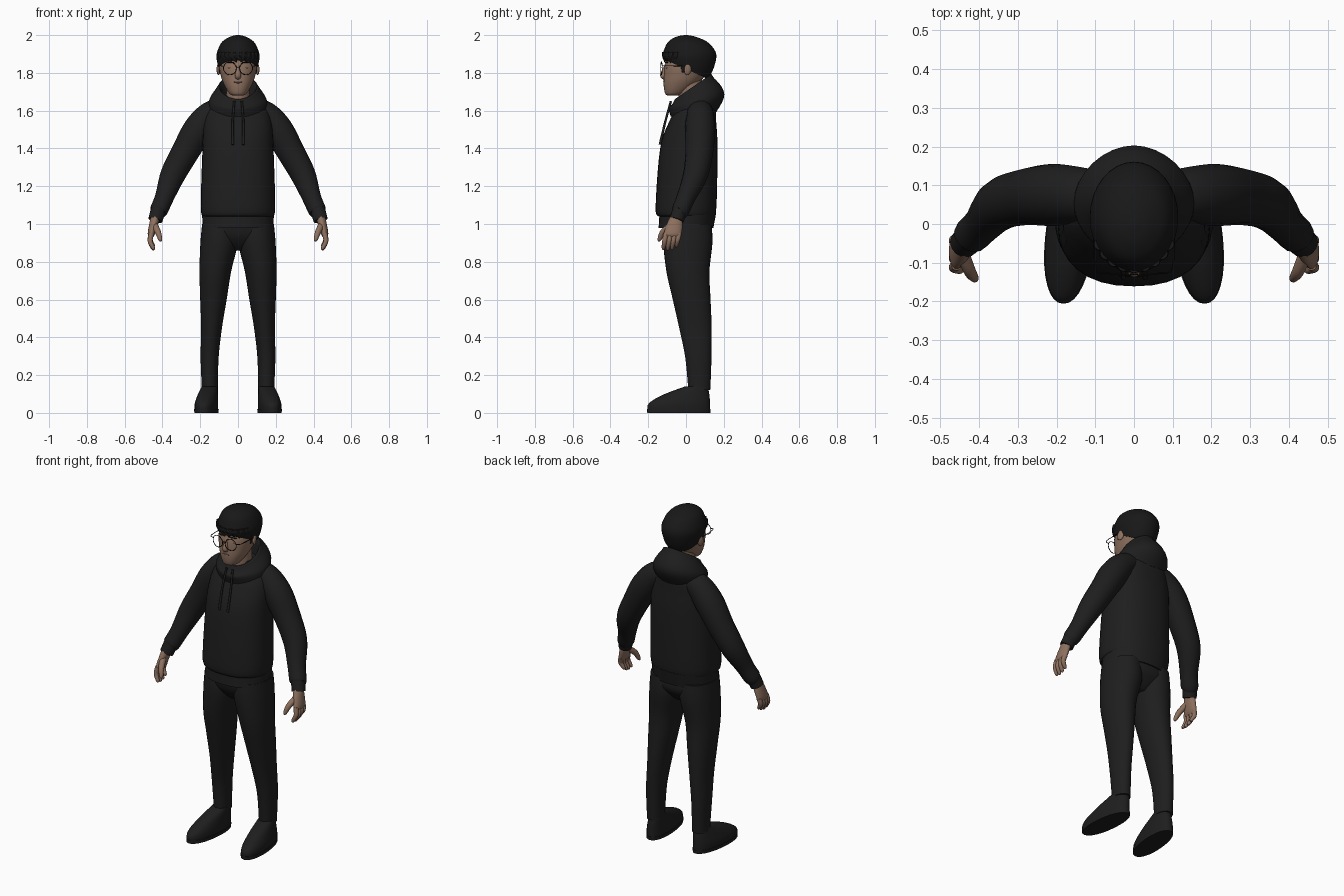
import bpy, bmesh, math
from mathutils import Vector

if "Cube" in bpy.data.objects:
    bpy.data.objects.remove(bpy.data.objects["Cube"], do_unlink=True)


def material(name, red, green, blue):
    mat = bpy.data.materials.new(name)
    mat.use_nodes = True
    color = (red, green, blue, 1)
    mat.diffuse_color = color
    mat.node_tree.nodes["Principled BSDF"].inputs["Base Color"].default_value = color
    return mat


CLOTH = material("black cloth", .013, .013, .013)
HAIR = material("black hair", .009, .009, .009)
FRAME = material("black trim", .006, .006, .006)
SKIN = material("skin", .27, .165, .115)
LIP = material("lips", .22, .11, .09)
EYE = material("eye white", .3, .25, .22)
SIDES = {"left": 1, "right": -1}


def spline(keys, steps=5):
    """Smooth curve through the key rings, position and size together."""
    padded = [keys[0], *keys, keys[-1]]
    rings = []
    for before, start, end, after in zip(padded, padded[1:], padded[2:], padded[3:]):
        for step in range(steps):
            t = step / steps
            leave, arrive = (end - before) / 2, (after - start) / 2
            bend = (end - start) * 3 - leave * 2 - arrive
            twist = (start - end) * 2 + leave + arrive
            rings.append(start + leave * t + bend * t ** 2 + twist * t ** 3)
    return rings + [keys[-1]]


def add_body(name, loops, mat):
    """Bridge a row of vertex loops into a closed, smooth body."""
    bm = bmesh.new()
    rows = [[bm.verts.new(point) for point in loop] for loop in loops]
    for low, high in zip(rows, rows[1:]):
        for i in range(len(low)):
            bm.faces.new((low[i - 1], low[i], high[i], high[i - 1]))
    bm.faces.new(rows[0])
    bm.faces.new(rows[-1])
    bmesh.ops.recalc_face_normals(bm, faces=bm.faces)
    mesh = bpy.data.meshes.new(name)
    bm.to_mesh(mesh)
    bm.free()
    mesh.materials.append(mat)
    mesh.shade_smooth()
    mesh.set_sharp_from_angle(angle=math.radians(50))
    obj = bpy.data.objects.new(name, mesh)
    bpy.context.collection.objects.link(obj)


def oval(center, across, along, square=1, count=32):
    def soften(value):
        return math.copysign(abs(value) ** square, value)
    angles = [math.tau * i / count for i in range(count)]
    return [center + across * soften(math.cos(a)) + along * soften(math.sin(a)) for a in angles]


def loft(name, mat, *keys, side=1, square=1, shear=0):
    """Level rings: x, y, z, half width, half depth, then slope if any."""
    loops = []
    for x, y, z, wide, deep, slope in spline([Vector((*key, 0)[:6]) for key in keys]):
        across, along = Vector((wide, 0, 0)), Vector((shear * side, 1, slope)) * deep
        loops.append(oval(Vector((x * side, y, z)), across, along, square))
    add_body(name, loops, mat)


def tube(name, mat, *keys, side=1):
    """Round rings square to a path: x, y, z, radius."""
    rings = spline([Vector(key) for key in keys])
    path = [Vector((x * side, y, z)) for x, y, z, radius in rings]
    loops = []
    for i, center in enumerate(path):
        tangent = path[min(i + 1, len(path) - 1)] - path[max(i - 1, 0)]
        guide = Vector((0, 1, 0)) if abs(tangent.normalized().y) < .9 else Vector((0, 0, 1))
        across = tangent.cross(guide).normalized()
        along = across.cross(tangent).normalized()
        radius = rings[i].w
        loops.append(oval(center, across * radius, along * radius, count=16))
    add_body(name, loops, mat)


def blob(name, mat, location, size, turn=(0, 0, 0)):
    bpy.ops.mesh.primitive_uv_sphere_add(
        segments=20, ring_count=12, radius=1, location=location, rotation=turn)
    obj = bpy.context.object
    obj.name = name
    obj.scale = size
    obj.data.materials.append(mat)
    bpy.ops.object.shade_smooth()


# Hooded top with a ribbed hem
loft("hoodie_hem", CLOTH, (0, 0, .98, .188, .145), (0, .01, 1.06, .19, .15), square=.9)
loft("hoodie_body", CLOTH,
     (0, 0, 1.04, .184, .145), (0, 0, 1.09, .197, .161), (0, .015, 1.4, .188, .152),
     (0, .035, 1.54, .18, .125), (0, .055, 1.62, .15, .1), (0, .06, 1.68, .1, .07), square=.87)

# Hood lying on the shoulders: outside, rim, then inside
loft("hood", CLOTH,
     (0, .04, 1.58, .15, .12, .1), (0, .055, 1.65, .155, .148, .25),
     (0, .04, 1.705, .118, .11, .6), (0, .035, 1.72, .095, .09, .65),
     (0, .03, 1.6, .07, .07), square=1.07)

# Seat of the trousers
loft("trouser_seat", CLOTH,
     (0, 0, 1.03, .18, .13), (0, .01, .95, .188, .128), (0, .01, .9, .14, .1),
     (0, .01, .86, .06, .06), square=.9)

# Clothes on the limbs
for label, side in SIDES.items():
    tube(label + "_sleeve", CLOTH,
         (.06, .07, 1.61, .06), (.14, .075, 1.58, .072), (.21, .075, 1.5, .08),
         (.28, .07, 1.38, .073), (.345, .05, 1.26, .066), (.39, 0, 1.14, .05),
         (.42, -.03, 1.07, .047), (.425, -.04, 1.06, .035), side=side)
    tube(label + "_cuff", CLOTH, (.42, -.03, 1.08, .04), (.438, -.05, 1.02, .038), side=side)
    loft(label + "_trouser_leg", CLOTH,
         (.1, .01, 1, .09, .125), (.1, .01, .9, .099, .13), (.12, .01, .75, .084, .114),
         (.13, .03, .6, .07, .1), (.14, .05, .45, .055, .086), (.15, .065, .3, .048, .07),
         (.15, .07, .15, .043, .06), (.15, .07, .12, .044, .058), side=side, square=.95)
    loft(label + "_shoe", CLOTH,
         (.167, -.038, .01, .06, .166), (.167, -.035, .05, .06, .162),
         (.16, 0, .095, .052, .124), (.15, .055, .14, .042, .06),
         side=side, square=.92, shear=-.09)
    loft(label + "_sole", CLOTH, (.167, -.038, 0, .062, .167), (.167, -.038, .02, .063, .168),
         side=side, square=.92, shear=-.09)
    tube(label + "_drawstring", CLOTH,
         (.02, -.08, 1.65, .006), (.028, -.11, 1.54, .006), (.028, -.138, 1.42, .007), side=side)

# Hands with curled fingers
for label, side in SIDES.items():
    loft(label + "_palm", SKIN,
         (.435, -.05, 1.05, .024, .028), (.446, -.06, 1, .024, .042),
         (.458, -.07, .95, .02, .047), (.46, -.072, .93, .011, .042), side=side)
    for k, finger in enumerate(("index", "middle", "ring", "little")):
        y = -.106 + .023 * k
        length = .08 + .01 * math.sin(k) - .005 * k
        tube(f"{label}_{finger}_finger", SKIN,
             (.458, y, .95, .014), (.465, y - .007, .95 - length / 2, .013),
             (.45, y - .013, .955 - length, .01), (.444, y - .014, .945 - length, .005),
             side=side)
    tube(label + "_thumb", SKIN,
         (.445, -.07, 1, .018), (.425, -.12, .96, .016), (.412, -.14, .92, .011),
         (.41, -.145, .908, .004), side=side)

# Neck and head
loft("neck", SKIN, (0, .03, 1.58, .065, .065), (0, .02, 1.78, .06, .065))
loft("head", SKIN,
     (0, -.07, 1.68, .025, .025), (0, -.06, 1.69, .045, .05), (0, -.035, 1.73, .07, .083),
     (0, -.01, 1.78, .09, .107), (0, .01, 1.85, .1, .12), (0, .02, 1.95, .07, .09), square=.94)

# Nose and mouth
tube("nose", SKIN,
     (0, -.1, 1.85, .008), (0, -.115, 1.82, .009), (0, -.12, 1.785, .017), (0, -.1, 1.775, .01))
blob("upper_lip", LIP, (0, -.113, 1.752), (.024, .008, .004))
blob("lower_lip", LIP, (0, -.111, 1.744), (.02, .008, .005))

# Ears, eyes, brows, sideburns and glasses
for label, side in SIDES.items():
    blob(label + "_ear", SKIN, (.102 * side, .01, 1.82), (.01, .02, .032), (-.2, 0, .35 * side))
    blob(label + "_eye", EYE, (.04 * side, -.098, 1.826), (.013, .006, .004))
    blob(label + "_iris", FRAME, (.04 * side, -.102, 1.826), (.005, .004, .004))
    blob(label + "_brow", HAIR, (.04 * side, -.103, 1.855), (.022, .006, .003), (0, 0, .25 * side))
    blob(label + "_sideburn", HAIR, (.096 * side, -.015, 1.83), (.005, .011, .03))
    bpy.ops.mesh.primitive_torus_add(
        major_radius=.034, minor_radius=.002, major_segments=32, minor_segments=8,
        location=(.043 * side, -.13, 1.824), rotation=(math.pi / 2, 0, .12 * side))
    rim = bpy.context.object
    rim.name = label + "_glasses_rim"
    rim.data.materials.append(FRAME)
    bpy.ops.object.shade_smooth()
    tube(label + "_glasses_arm", FRAME,
         (.076, -.126, 1.835, .002), (.1, -.11, 1.838, .002), (.105, .01, 1.835, .002), side=side)
tube("glasses_bridge", FRAME, (-.01, -.13, 1.83, .002), (.01, -.13, 1.83, .002))

# Rounded mop of hair, lower at the nape
loft("hair", HAIR,
     (0, 0, 1.82, .1, .115, -.45), (0, .01, 1.855, .11, .135, -.25), (0, .018, 1.9, .113, .142),
     (0, .01, 1.96, .088, .108), (0, 0, 1.99, .045, .055), (0, 0, 2, .01, .01))

# Fringe locks fanned over the forehead, swept to one side
for k in range(9):
    angle = (k - 4) * .27
    x, y = math.sin(angle) / 10, -math.cos(angle) / 9
    lean = .02 if k < 5 else -.01
    tip = 1.868 - .007 * (k % 2) - abs(x) / 7
    tube(f"fringe_lock_{k + 1}", HAIR,
         (x, y, 1.91, .015), (x, y, 1.885, .015), (x + lean, y * 1.05, tip, .003))
